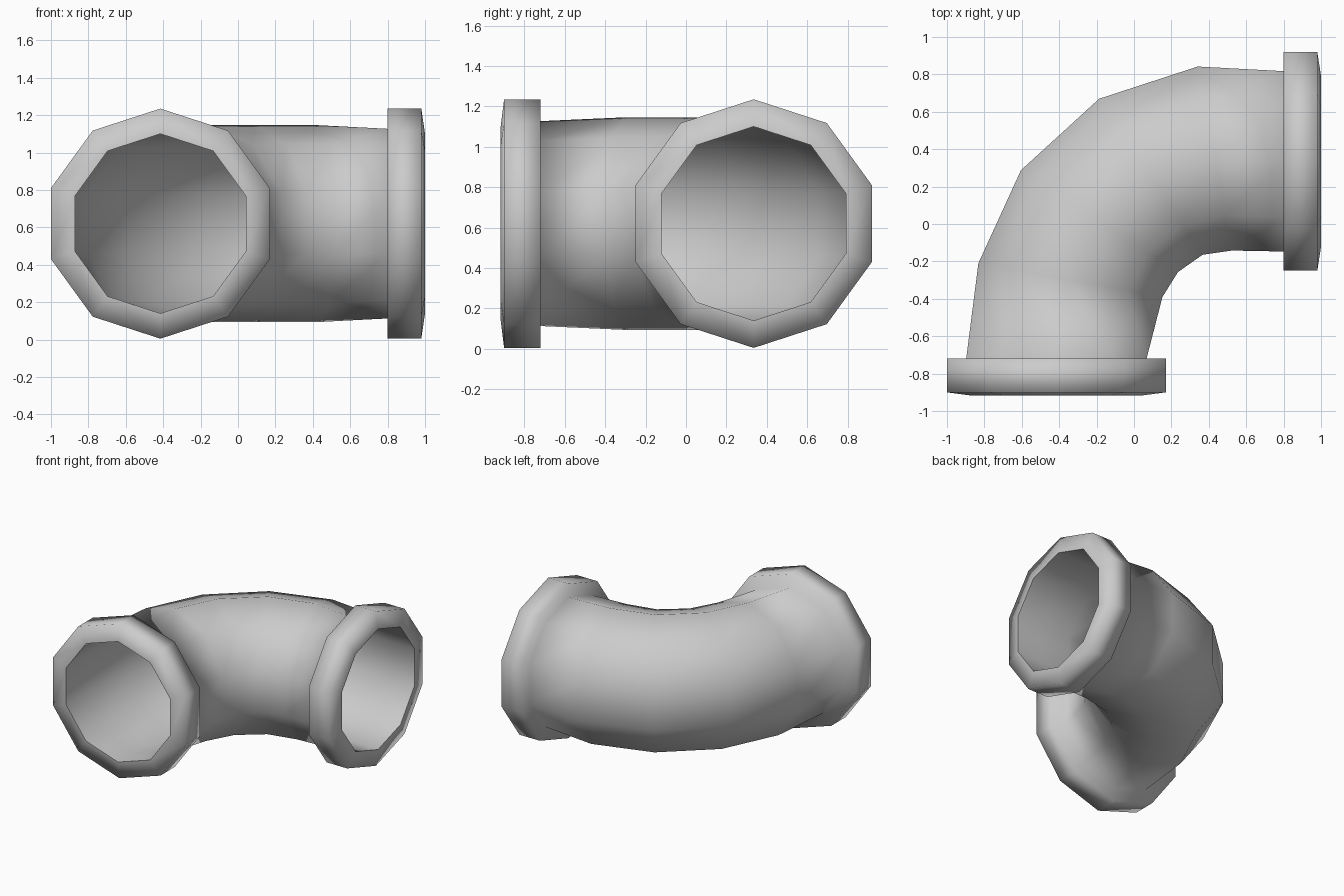
import bpy, bmesh, math

if "Cube" in bpy.data.objects:
    bpy.data.objects.remove(bpy.data.objects["Cube"])

SIDES = 10
ZC = 0.62

# pipe centre line: x, y, turn angle in degrees (0 = facing front, 90 = facing right)
bend = [(-0.34, -0.30, 10.4), (-0.185, 0.015, 33), (0.09, 0.2525, 56.5), (0.432, 0.35, 79.5)]
front = lambda y: (-0.415, y, 0)
right = lambda x: (x, 0.335, 90)

# closed run of rings: outside skin with flanges, then back through the bore
rings = [(front(-0.917), 0.48), (front(-0.90), 0.615), (front(-0.72), 0.615), (front(-0.72), 0.507)]
rings += [(p, 0.526) for p in bend]
rings += [(right(0.80), 0.507), (right(0.80), 0.615), (right(0.98), 0.615), (right(1.0), 0.48)]
rings += [(right(0.80), 0.48)]
rings += [(p, 0.505) for p in reversed(bend)]
rings += [(front(-0.72), 0.48)]
lips = (0, 11)

bm = bmesh.new()
loops = []
for (cx, cy, deg), r in rings:
    a = math.radians(deg)
    loop = []
    for i in range(SIDES):
        t = math.pi / 2 + 2 * math.pi * i / SIDES
        w = r * math.cos(t)
        loop.append(bm.verts.new((cx + w * math.cos(a), cy - w * math.sin(a), ZC + r * math.sin(t))))
    loops.append(loop)

for k, a in enumerate(loops):
    b = loops[(k + 1) % len(loops)]
    for i in range(SIDES):
        j = (i + 1) % SIDES
        bm.faces.new((a[i], a[j], b[j], b[i])).smooth = True
bmesh.ops.recalc_face_normals(bm, faces=bm.faces[:])

# crisp inner lips at both openings
for k in lips:
    for i in range(SIDES):
        e = bm.edges.get((loops[k][i], loops[k][(i + 1) % SIDES]))
        e.smooth = False

mesh = bpy.data.meshes.new("pipe_elbow")
bm.to_mesh(mesh)
bm.free()
obj = bpy.data.objects.new("pipe_elbow", mesh)
bpy.context.collection.objects.link(obj)
